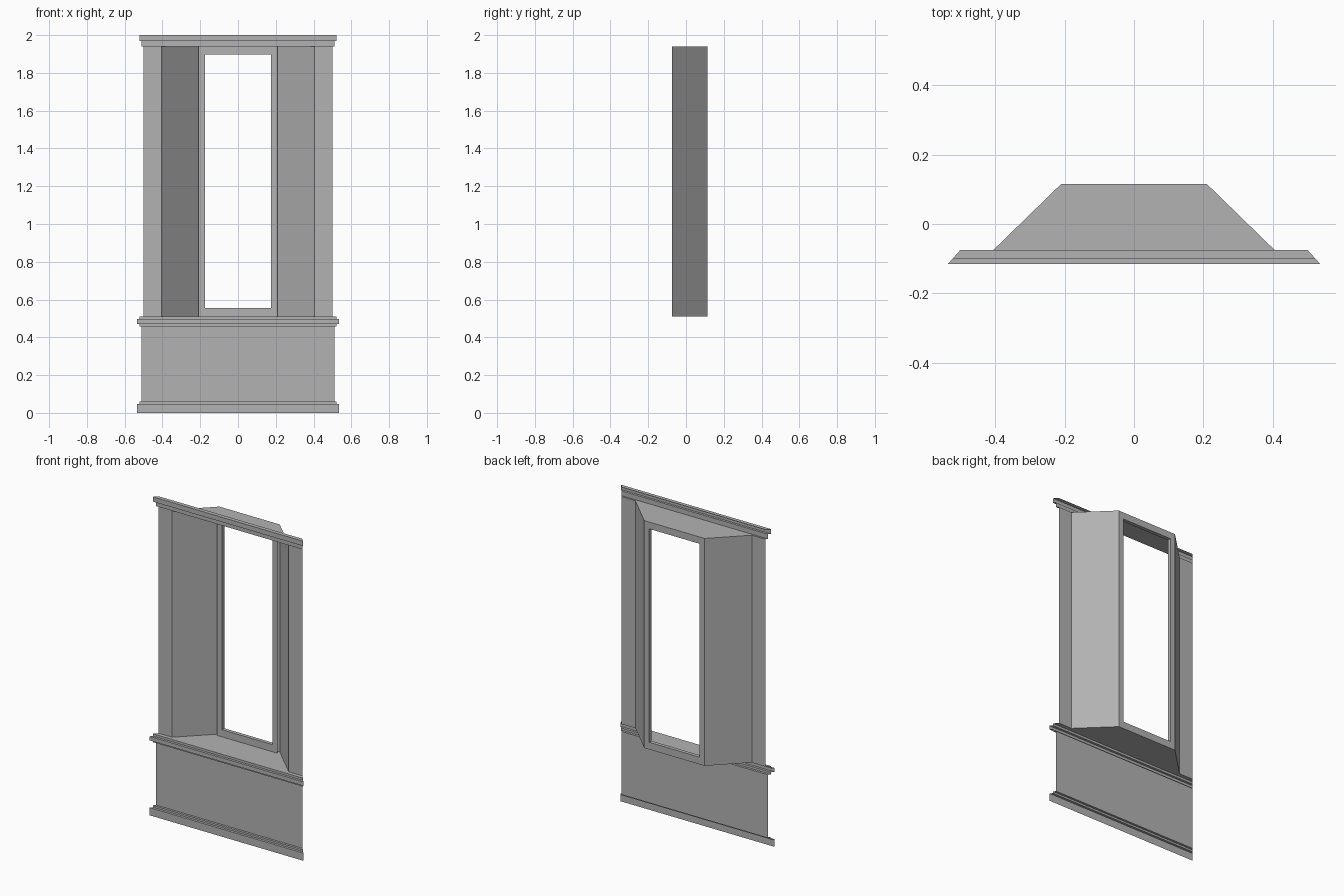
import bpy
import bmesh

cube = bpy.data.objects.get("Cube")
if cube:
    bpy.data.objects.remove(cube)

# One plain grey for every part
GREY = (0.45, 0.45, 0.45, 1)
grey = bpy.data.materials.new("grey_plaster")
grey.use_nodes = True
grey.diffuse_color = GREY
grey.node_tree.nodes["Principled BSDF"].inputs["Base Color"].default_value = GREY

WALL_Y, BACK_Y = -0.075, 0.115   # wall plane and rear of the recess
HALF = 0.5                       # half width of the wall
MOUTH, REAR = 0.405, 0.21        # half widths of the recess
SILL, HEAD = 0.51, 1.94          # recess floor and ceiling


def make(name, polygons):
    bm = bmesh.new()
    for poly in polygons:
        bm.faces.new([bm.verts.new(p) for p in poly])
    bmesh.ops.remove_doubles(bm, verts=bm.verts, dist=0.0001)
    mesh = bpy.data.meshes.new(name)
    bm.to_mesh(mesh)
    bm.free()
    mesh.materials.append(grey)
    obj = bpy.data.objects.new(name, mesh)
    bpy.context.collection.objects.link(obj)
    return obj


def mitred_strip(name, profile):
    """Sweep an (outward, height) profile across the wall with mitred open ends."""
    def row(out, z):
        x, y = HALF + 0.9 * out, WALL_Y - out
        return (-x, y, z), (x, y, z)
    polys = []
    for low, high in zip(profile, profile[1:]):
        a, b = row(*low)
        d, c = row(*high)
        polys.append([a, b, c, d])
    return make(name, polys)


# Stepped mouldings and the panel between them
PANEL, STEP, EDGE = 0.011, 0.025, 0.04
mitred_strip("base_moulding", [(EDGE, 0), (EDGE, 0.048), (STEP, 0.048),
                               (STEP, 0.06), (PANEL, 0.06)])
mitred_strip("lower_panel", [(PANEL, 0.06), (PANEL, 0.457)])
mitred_strip("sill_moulding", [(PANEL, 0.457), (STEP, 0.457), (STEP, 0.471),
                               (EDGE, 0.471), (EDGE, 0.496), (STEP, 0.496),
                               (STEP, SILL), (0, SILL)])
mitred_strip("cornice", [(0, HEAD), (PANEL, HEAD), (PANEL, 1.97),
                         (STEP, 1.97), (STEP, 2.0), (0, 2.0)])

# Flat posts and splayed recess walls on each side
for side, s in (("left", 1), ("right", -1)):
    def upright(x0, y0, x1, y1):
        return [[(s * x0, y0, SILL), (s * x1, y1, SILL),
                 (s * x1, y1, HEAD), (s * x0, y0, HEAD)][::-s]]
    make(side + "_post", upright(HALF, WALL_Y, MOUTH, WALL_Y))
    make(side + "_recess_wall", upright(MOUTH, WALL_Y, REAR, BACK_Y))

# Recess floor and ceiling
trapezoid = [(-MOUTH, WALL_Y), (MOUTH, WALL_Y), (REAR, BACK_Y), (-REAR, BACK_Y)]
make("recess_floor", [[(x, y, SILL) for x, y in trapezoid]])
make("recess_ceiling", [[(x, y, HEAD) for x, y in trapezoid[::-1]]])

# Window frame: a rectangular ring with depth
FRONT_Y = 0.092


def ring(x, bottom, top, y):
    return [(-x, y, bottom), (x, y, bottom), (x, y, top), (-x, y, top)]


outer = [ring(REAR, SILL, HEAD, y) for y in (FRONT_Y, BACK_Y)]
inner = [ring(0.176, 0.555, 1.897, y) for y in (FRONT_Y, BACK_Y)]
faces = []
for i in range(4):
    j = (i + 1) % 4
    faces.append([outer[0][i], outer[0][j], inner[0][j], inner[0][i]])
    faces.append([outer[1][j], outer[1][i], inner[1][i], inner[1][j]])
    faces.append([inner[0][i], inner[0][j], inner[1][j], inner[1][i]])
make("window_frame", faces)
